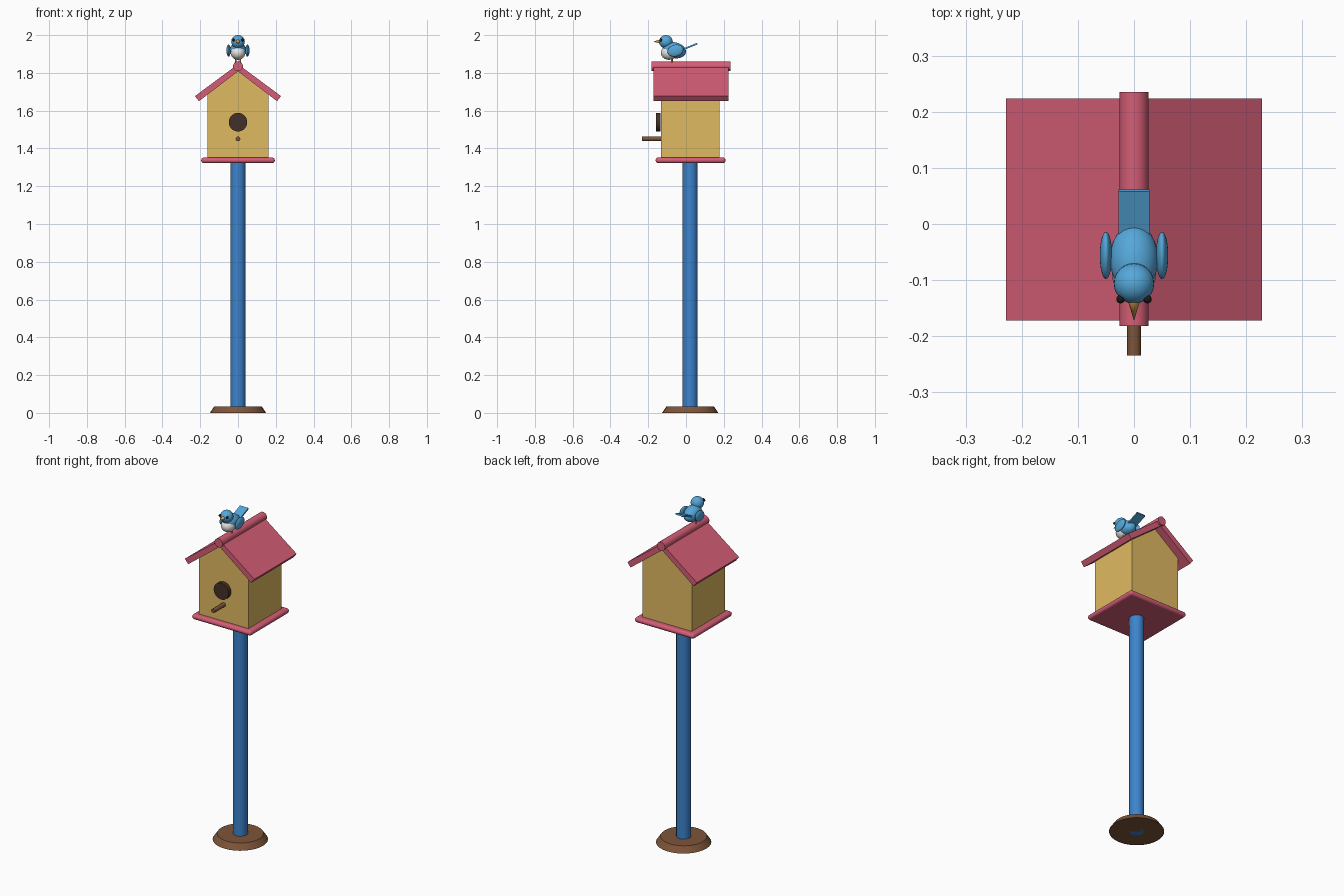
import bpy, bmesh, math
from mathutils import Vector

if "Cube" in bpy.data.objects:
    bpy.data.objects.remove(bpy.data.objects["Cube"])

def material(name, rgb):
    m = bpy.data.materials.new(name)
    m.diffuse_color = (*rgb, 1)
    m.use_nodes = True
    m.node_tree.nodes["Principled BSDF"].inputs["Base Color"].default_value = m.diffuse_color
    return m

PINK = material("pink", (0.66, 0.11, 0.18))
YELLOW = material("yellow", (0.74, 0.49, 0.12))
BLUE = material("blue", (0.045, 0.23, 0.61))
BROWN = material("brown", (0.21, 0.09, 0.04))
DARK = material("dark_brown", (0.06, 0.03, 0.02))
FEATHER = material("feather_blue", (0.09, 0.39, 0.70))
WHITE = material("belly_white", (0.8, 0.78, 0.74))
BLACK = material("black", (0.01, 0.01, 0.01))
ORANGE = material("orange", (0.75, 0.36, 0.06))

def finish(name, mat, smooth=True):
    ob = bpy.context.object
    ob.name = name
    ob.data.materials.append(mat)
    if smooth:
        bpy.ops.object.shade_smooth_by_angle(angle=math.radians(35))
    return ob

def rod(name, a, b, r1, r2, mat, sides=24):
    """Cylinder or cone running from a to b."""
    a, b = Vector(a), Vector(b)
    d = b - a
    bpy.ops.mesh.primitive_cone_add(vertices=sides, radius1=r1, radius2=r2, depth=d.length,
                                    location=(a + b) / 2,
                                    rotation=d.to_track_quat('Z', 'Y').to_euler())
    return finish(name, mat)

def ball(name, loc, radii, mat, tilt=0):
    bpy.ops.mesh.primitive_uv_sphere_add(segments=24, ring_count=14, location=loc,
                                         rotation=(tilt, 0, 0))
    bpy.context.object.scale = radii
    return finish(name, mat)

def box(name, loc, size, mat, tilt=0):
    bpy.ops.mesh.primitive_cube_add(size=1, location=loc, rotation=(tilt, 0, 0))
    bpy.context.object.scale = size
    bpy.ops.object.transform_apply(location=False, rotation=False, scale=True)
    return finish(name, mat, False)

def prism(name, profile, y0, y1, mat):
    """Extrude an x-z profile along y."""
    bm = bmesh.new()
    face = bm.faces.new([bm.verts.new((x, y0, z)) for x, z in profile])
    out = bmesh.ops.extrude_face_region(bm, geom=[face])
    verts = [v for v in out["geom"] if isinstance(v, bmesh.types.BMVert)]
    bmesh.ops.translate(bm, verts=verts, vec=(0, y1 - y0, 0))
    bmesh.ops.recalc_face_normals(bm, faces=bm.faces)
    me = bpy.data.meshes.new(name)
    bm.to_mesh(me)
    bm.free()
    ob = bpy.data.objects.new(name, me)
    bpy.context.collection.objects.link(ob)
    me.materials.append(mat)
    return ob

# Post and foot
CY = 0.022
rod("foot", (0, CY, 0), (0, CY, 0.035), 0.149, 0.125, BROWN, 32)
rod("post", (0, CY, 0), (0, CY, 1.33), 0.04, 0.04, BLUE)

# Floor board with rounded rim
floor = box("floor_board", (0, 0.024, 1.337), (0.39, 0.37, 0.03), PINK)
bev = floor.modifiers.new("round", 'BEVEL')
bev.width, bev.segments = 0.0145, 4
bpy.ops.object.shade_smooth_by_angle(angle=math.radians(35))

# House body with gable ends
prism("house", [(-0.162, 1.345), (0.162, 1.345), (0.162, 1.69), (0, 1.82), (-0.162, 1.69)],
      -0.133, 0.177, YELLOW)

# Roof slopes and ridge
for side, s in (("left", -1), ("right", 1)):
    prism("roof_" + side, [(s * 0.228, 1.677), (s * 0.0, 1.846), (0, 1.808), (s * 0.207, 1.65)],
          -0.172, 0.224, PINK)
rod("ridge", (0, -0.182, 1.835), (0, 0.235, 1.835), 0.026, 0.026, PINK)

# Entrance and perch
rod("entrance", (0, -0.158, 1.539), (0, -0.134, 1.539), 0.049, 0.049, DARK, 32)
rod("perch", (0, -0.234, 1.451), (0, -0.125, 1.451), 0.0125, 0.0125, BROWN, 16)

# Bird
ball("bird_body", (0, -0.062, 1.92), (0.043, 0.063, 0.042), FEATHER, math.radians(-12))
ball("bird_belly", (0, -0.09, 1.906), (0.039, 0.043, 0.037), WHITE)
ball("bird_head", (0, -0.106, 1.965), (0.036, 0.036, 0.035), FEATHER)
rod("bird_beak", (0, -0.136, 1.966), (0, -0.173, 1.966), 0.011, 0, ORANGE, 16)
box("bird_tail", (0, 0.018, 1.938), (0.055, 0.09, 0.009), FEATHER, math.radians(22))
for side, s in (("left", -1), ("right", 1)):
    ball("bird_wing_" + side, (s * 0.05, -0.056, 1.918), (0.011, 0.043, 0.031), FEATHER,
         math.radians(15))
    ball("bird_eye_" + side, (s * 0.024, -0.134, 1.974), (0.0075,) * 3, BLACK)
    rod("bird_leg_" + side, (s * 0.012, -0.075, 1.85), (s * 0.012, -0.075, 1.89),
        0.005, 0.005, ORANGE, 10)
